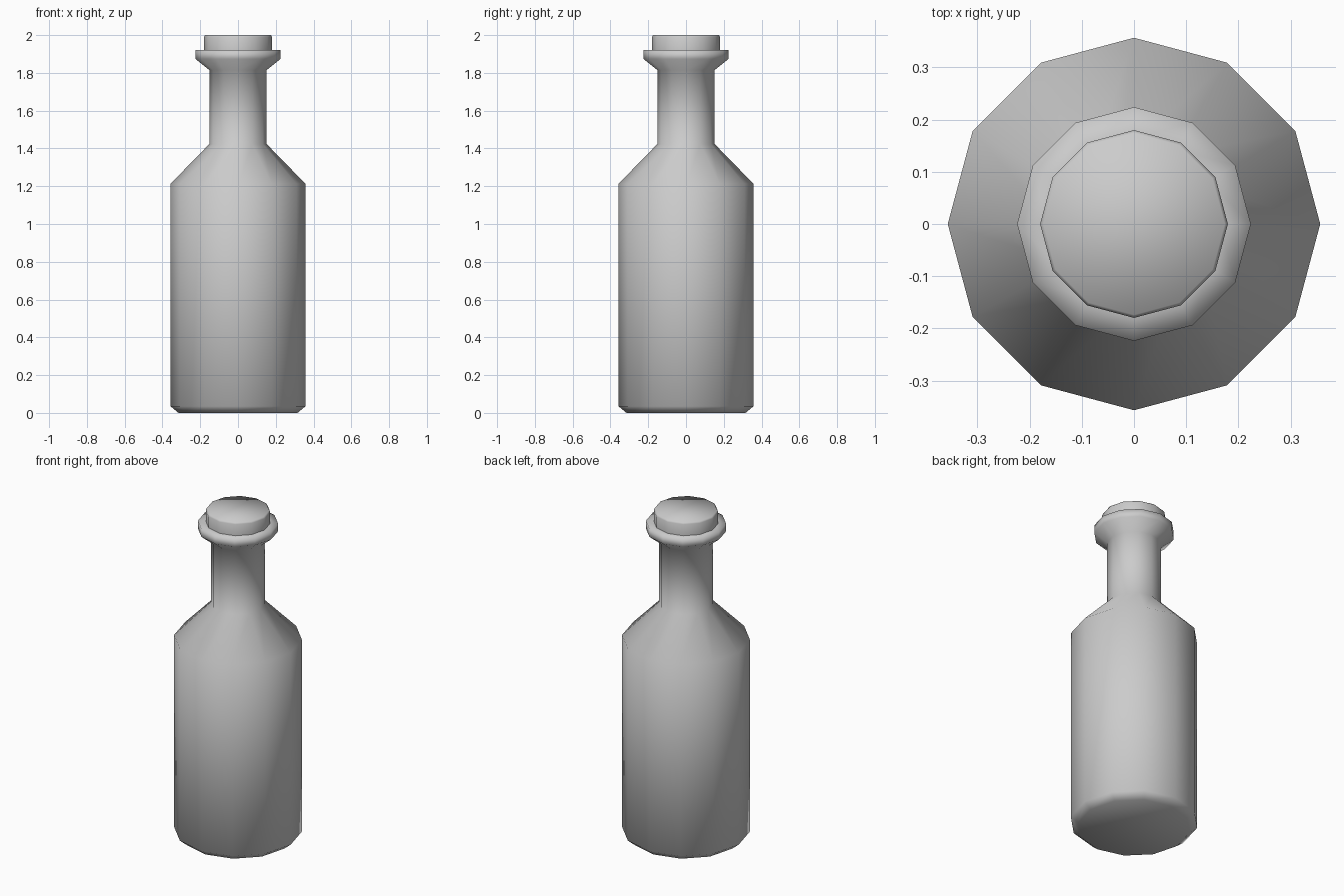
import bpy, bmesh
from math import cos, sin, pi, radians

if "Cube" in bpy.data.objects:
    bpy.data.objects.remove(bpy.data.objects["Cube"])

SIDES = 12


def lathe(name, profile, smooth_angle):
    """Spin a (radius, height) profile around z and cap both ends."""
    bm = bmesh.new()
    rings = [[bm.verts.new((r * cos(2 * pi * i / SIDES), r * sin(2 * pi * i / SIDES), z))
              for i in range(SIDES)] for r, z in profile]
    for low, high in zip(rings, rings[1:]):
        for i in range(SIDES):
            j = (i + 1) % SIDES
            bm.faces.new((low[i], low[j], high[j], high[i]))
    bm.faces.new(rings[0][::-1])
    bm.faces.new(rings[-1])
    mesh = bpy.data.meshes.new(name)
    bm.to_mesh(mesh)
    bm.free()
    ob = bpy.data.objects.new(name, mesh)
    bpy.context.collection.objects.link(ob)
    bpy.ops.object.select_all(action='DESELECT')
    ob.select_set(True)
    bpy.context.view_layer.objects.active = ob
    bpy.ops.object.shade_smooth_by_angle(angle=radians(smooth_angle))
    return ob


# Bottle: chamfered base, straight body, sloped shoulder, neck and flared lip
lathe("bottle", [(0.315, 0), (0.357, 0.035), (0.357, 1.213), (0.152, 1.423),
                 (0.152, 1.815), (0.224, 1.873), (0.224, 1.92), (0.165, 1.92)], 100)

# Stopper: short plug with a softened top edge, seated on the lip
lathe("stopper", [(0.18, 1.915), (0.18, 1.99), (0.174, 2.0)], 60)
